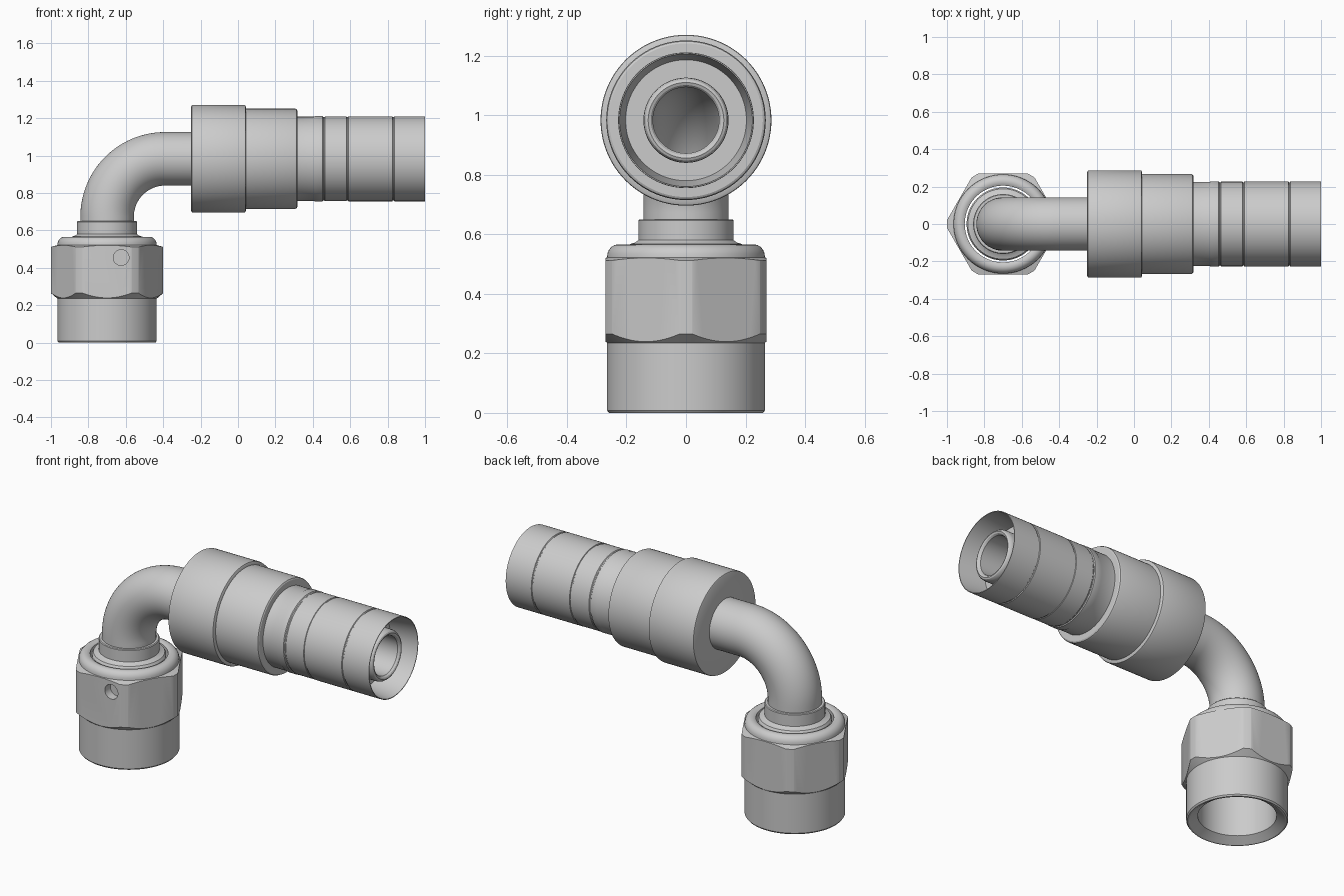
import bpy, bmesh
from math import pi, sin, cos, radians

if "Cube" in bpy.data.objects:
    bpy.data.objects.remove(bpy.data.objects["Cube"])

SEG = 96
NUT_X, AXIS_Z = -0.70, 0.983
UP = pi / 2


def loft(name, rings):
    """Closed solid from rings (x, z, direction angle, radius); last joins first."""
    bm = bmesh.new()
    loops = []
    for x, z, a, r in rings:
        loops.append([bm.verts.new((x - sin(a) * r * cos(t), r * sin(t), z + cos(a) * r * cos(t)))
                      for t in (2 * pi * i / SEG for i in range(SEG))])
    for k, lo in enumerate(loops):
        hi = loops[(k + 1) % len(loops)]
        for i in range(SEG):
            j = (i + 1) % SEG
            bm.faces.new((lo[i], lo[j], hi[j], hi[i]))
    bmesh.ops.recalc_face_normals(bm, faces=bm.faces)
    me = bpy.data.meshes.new(name)
    bm.to_mesh(me)
    bm.free()
    ob = bpy.data.objects.new(name, me)
    bpy.context.collection.objects.link(ob)
    return ob


def vertical(name, profile):
    return loft(name, [(NUT_X, z, UP, r) for z, r in profile])


def horizontal(name, profile):
    return loft(name, [(x, AXIS_Z, 0, r) for x, r in profile])


def activate(ob):
    bpy.ops.object.select_all(action='DESELECT')
    ob.select_set(True)
    bpy.context.view_layer.objects.active = ob


def smooth(ob):
    activate(ob)
    bpy.ops.object.shade_smooth_by_angle(angle=radians(28))


def cut(ob, tool, op):
    activate(ob)
    m = ob.modifiers.new("cut", 'BOOLEAN')
    m.operation, m.object, m.solver = op, tool, 'EXACT'
    bpy.ops.object.modifier_apply(modifier=m.name)
    bpy.data.objects.remove(tool, do_unlink=True)


# Swivel nut: turned profile trimmed by a hexagonal prism
nut = vertical("swivel_nut", [
    (0, 0.25), (0, 0.259), (0.008, 0.265), (0.235, 0.265), (0.265, 0.30),
    (0.512, 0.30), (0.522, 0.265), (0.535, 0.264), (0.548, 0.259), (0.558, 0.25),
    (0.564, 0.24), (0.566, 0.228), (0.564, 0.215), (0.558, 0.205),
    (0.03, 0.205)])
bpy.ops.mesh.primitive_cylinder_add(vertices=6, radius=0.27 / cos(pi / 6), depth=1,
                                    location=(NUT_X, 0, 0.3), rotation=(0, 0, pi / 2))
cut(nut, bpy.context.object, 'INTERSECT')

# Small blind hole in the front flat
bpy.ops.mesh.primitive_cylinder_add(vertices=40, radius=0.042, depth=0.2,
                                    location=(NUT_X + 0.075, -0.32, 0.455), rotation=(pi / 2, 0, 0))
cut(nut, bpy.context.object, 'DIFFERENCE')

# Cone nipple inside the nut with the neck collar above it
neck = vertical("neck_collar", [
    (0.28, 0.113), (0.28, 0.15), (0.36, 0.195), (0.555, 0.195), (0.567, 0.188),
    (0.572, 0.172), (0.58, 0.16), (0.646, 0.16), (0.65, 0.156), (0.65, 0.113)])

# Bent tube: straight, quarter bend, straight, with a through bore
R, CX, CZ = 0.31, NUT_X + 0.31, AXIS_Z - 0.31
bend = [(CX + R * cos(p), CZ + R * sin(p), p - UP)
        for p in (pi - UP * i / 28 for i in range(29))]
path = [(NUT_X, 0.30, UP)] + bend
RO, RI = 0.143, 0.111
outer = [(x, z, a, RO) for x, z, a in path]
tip = [(x, AXIS_Z, 0, r) for x, r in (
    (0.935, RO), (0.949, 0.141), (0.958, 0.135), (0.962, 0.127), (0.958, 0.118), (0.948, RI))]
inner = [(x, z, a, RI) for x, z, a in reversed(path)]
tube = loft("bent_tube", outer + tip + inner)

# Crimp sleeve: two stepped collars and a banded, flared skirt
sleeve = horizontal("crimp_sleeve", [
    (-0.25, 0.135), (-0.25, 0.279), (-0.247, 0.285), (-0.241, 0.287),
    (0.033, 0.287), (0.039, 0.285), (0.042, 0.279), (0.044, 0.268),
    (0.306, 0.268), (0.313, 0.265), (0.317, 0.258), (0.318, 0.225),
    (0.405, 0.225), (0.412, 0.228), (0.452, 0.228), (0.456, 0.223), (0.462, 0.223),
    (0.466, 0.226), (0.58, 0.226), (0.582, 0.223), (0.588, 0.223), (0.59, 0.227),
    (0.825, 0.227), (0.828, 0.223), (0.833, 0.223), (0.836, 0.227),
    (1.0, 0.227), (1.0, 0.223), (0.84, 0.203), (0.84, 0.135)])

for part in (nut, neck, tube, sleeve):
    smooth(part)
